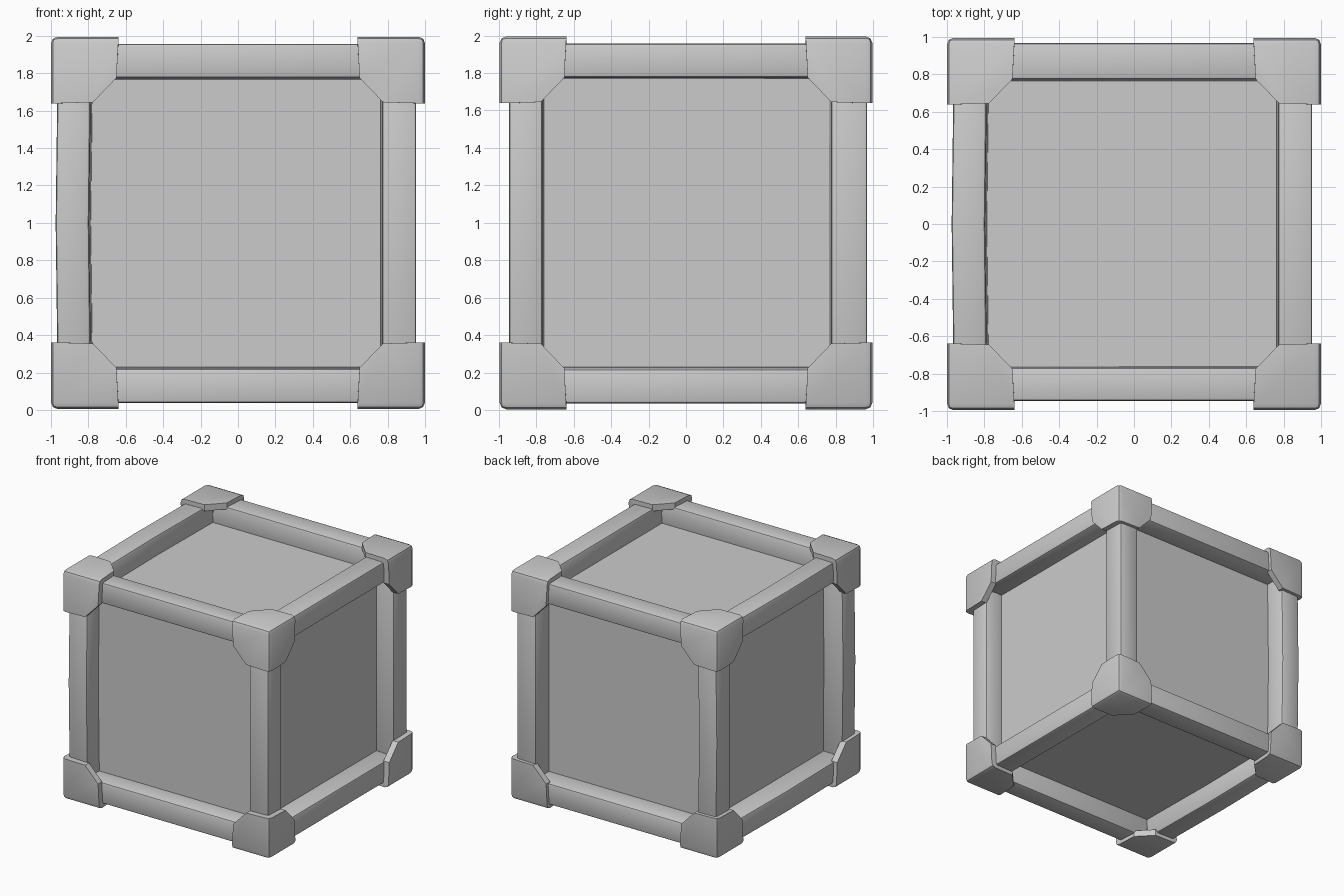
import bpy, bmesh
from mathutils import Vector

if "Cube" in bpy.data.objects:
    bpy.data.objects.remove(bpy.data.objects["Cube"])

CENTRE = Vector((0, 0, 1))


def make(name, verts, faces):
    me = bpy.data.meshes.new(name)
    bm = bmesh.new()
    vs = [bm.verts.new(v) for v in verts]
    for f in faces:
        bm.faces.new([vs[i] for i in f])
    bmesh.ops.recalc_face_normals(bm, faces=bm.faces)
    bm.to_mesh(me)
    bm.free()
    ob = bpy.data.objects.new(name, me)
    ob.location = CENTRE
    bpy.context.collection.objects.link(ob)
    return ob


def finish(ob, angle=0.6):
    bpy.ops.object.select_all(action='DESELECT')
    ob.select_set(True)
    bpy.context.view_layer.objects.active = ob
    bpy.ops.object.convert(target='MESH')
    bpy.ops.object.shade_smooth_by_angle(angle=angle)


# Recessed inner box whose six sides are the panels
bpy.ops.mesh.primitive_cube_add(size=1.59, location=CENTRE)
bpy.context.object.name = "panel_box"

# Outer and inner edge of the frame on each side: (axis, sign)
OUTER = {(0, -1): .963, (0, 1): .953, (1, -1): .945, (1, 1): .967, (2, -1): .963, (2, 1): .957}
INNER = {(0, -1): .785, (0, 1): .772, (1, -1): .768, (1, 1): .775, (2, -1): .78, (2, 1): .777}


# Edge beams: kite profile with slightly sloped inner walls, hand-hewn bow on the left
def beam(axis, su, sv):
    u, v = [a for a in range(3) if a != axis]
    ou, iu, ov, iv = OUTER[u, su], INNER[u, su], OUTER[v, sv], INNER[v, sv]
    profile = [(ou, ov), (ou, iv), (iu - .012, iv - .012), (iu, ov)]
    verts = []
    for t in (-.93, 0, .93):
        bow = .012 if t == 0 and u == 0 and su < 0 else 0
        for pu, pv in profile:
            p = [0, 0, 0]
            p[axis], p[u], p[v] = t, su * (pu + bow), sv * pv
            verts.append(p)
    faces = [(0, 1, 2, 3), (8, 9, 10, 11)]
    for r in (0, 4):
        for i in range(4):
            j = (i + 1) % 4
            faces.append((r + i, r + j, r + 4 + j, r + 4 + i))
    ob = make("frame_beam_" + "xyz"[axis], verts, faces)
    b = ob.modifiers.new("Bevel", 'BEVEL')
    b.width, b.segments, b.limit_method = .015, 2, 'ANGLE'
    finish(ob)


for axis in range(3):
    for su in (-1, 1):
        for sv in (-1, 1):
            beam(axis, su, sv)

# Corner caps: three chamfered plates sharing a corner, mirrored to all eight corners
H = (1.0, .995, .995)
verts = [H]
edge_pts = {}
for a in range(3):
    p = list(H)
    p[a] = .638
    edge_pts[a] = len(verts)
    verts.append(p)
faces = []
for a in range(3):
    u, v = [i for i in range(3) if i != a]
    idx = []
    for pu, pv in ((.65, .775), (.775, .645)):
        p = list(H)
        p[u], p[v] = pu, pv
        idx.append(len(verts))
        verts.append(p)
    f = [0, edge_pts[u], idx[0], idx[1], edge_pts[v]]
    faces.append(f if a != 1 else f[::-1])

caps = make("corner_caps", verts, faces)
# Make the plates face outwards before thickening
if caps.data.polygons[0].normal.x < 0:
    caps.data.flip_normals()
b = caps.modifiers.new("Bevel", 'BEVEL')
b.width, b.segments, b.limit_method = .035, 2, 'ANGLE'
s = caps.modifiers.new("Solidify", 'SOLIDIFY')
s.thickness, s.offset = .055, -1
m = caps.modifiers.new("Mirror", 'MIRROR')
m.use_axis = (True, True, True)
m.use_mirror_merge = False
finish(caps)
